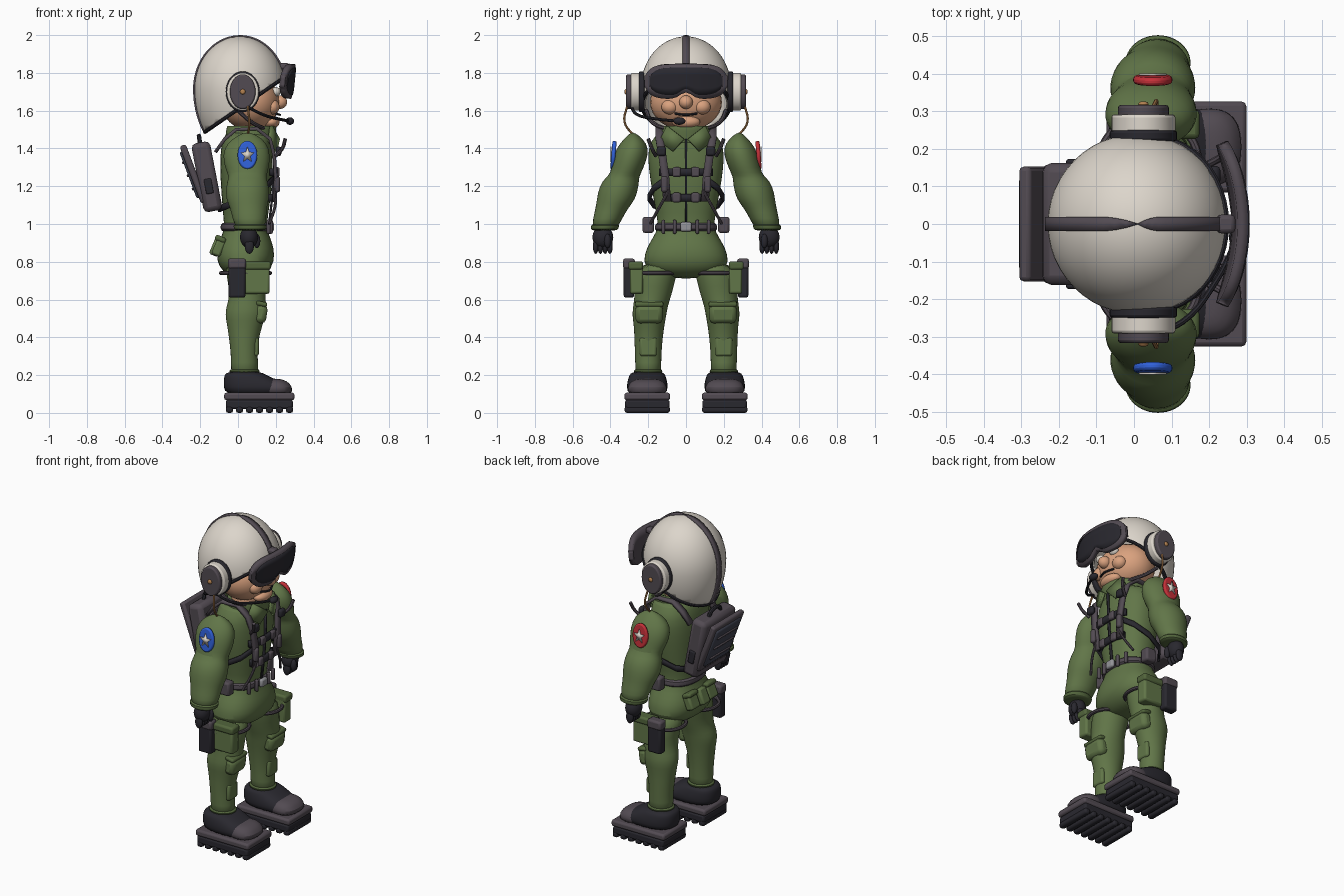
import bpy, bmesh, math
from mathutils import Vector, Matrix

if "Cube" in bpy.data.objects:
    bpy.data.objects.remove(bpy.data.objects["Cube"])

def mat(name, r, g, b):
    m = bpy.data.materials.new(name)
    m.diffuse_color = (r, g, b, 1)
    m.use_nodes = True
    m.node_tree.nodes["Principled BSDF"].inputs["Base Color"].default_value = m.diffuse_color
    return m

GREEN, DGREEN = mat("green", .12, .18, .065), mat("dark_green", .085, .13, .045)
GREY, BLACK = mat("grey", .085, .07, .085), mat("black", .022, .021, .028)
CREAM, SKIN = mat("cream", .72, .67, .6), mat("skin", .7, .36, .21)
BLUE, RED, GOLD = mat("blue", .03, .12, .7), mat("red", .55, .03, .04), mat("gold", .45, .22, .08)
PANEL, STEEL = mat("panel", .05, .055, .08), mat("steel", .3, .3, .32)

def make(name, bm, m, mod=None, **kw):
    bmesh.ops.recalc_face_normals(bm, faces=bm.faces)
    me = bpy.data.meshes.new(name)
    bm.to_mesh(me); bm.free()
    me.materials.append(m)
    ob = bpy.data.objects.new(name, me)
    bpy.context.collection.objects.link(ob)
    if mod:
        d = ob.modifiers.new(mod.title(), mod)
        for k, v in kw.items():
            setattr(d, k, v)
    return ob

def box(name, loc, size, m, ry=0, rx=0, bevel=.012):
    bm = bmesh.new()
    bmesh.ops.create_cube(bm, size=1)
    R = Matrix.Rotation(ry, 4, 'Y') @ Matrix.Rotation(rx, 4, 'X')
    bm.transform(Matrix.Translation(loc) @ R @ Matrix.Diagonal((*size, 1)))
    return make(name, bm, m, 'BEVEL', width=min(bevel, min(size) * .4), segments=2)

def ball(name, loc, r, m):
    bm = bmesh.new()
    bmesh.ops.create_uvsphere(bm, u_segments=28, v_segments=16, radius=1)
    bm.transform(Matrix.Translation(loc) @ Matrix.Diagonal((*r, 1)))
    return make(name, bm, m)

def disc(name, loc, rx, rz, depth, m, tilt=0):
    bm = bmesh.new()
    bmesh.ops.create_cone(bm, cap_ends=True, segments=32, radius1=1, radius2=1, depth=depth)
    bm.transform(Matrix.Translation(loc) @ Matrix.Rotation(tilt, 4, 'X') @
                 Matrix.Diagonal((rx, 1, rz, 1)) @ Matrix.Rotation(math.pi / 2, 4, 'X'))
    return make(name, bm, m, 'BEVEL', width=.008, segments=2)

def loft(name, secs, m, s=1, e=2.0, n=24, cap=True):
    """secs: (z, centre x, centre y, radius x, radius y)"""
    bm = bmesh.new()
    f = lambda c: math.copysign(abs(c) ** (2 / e), c)
    rings = [[bm.verts.new((cx + rx * f(math.cos(2 * math.pi * i / n)),
                            s * cy + ry * f(math.sin(2 * math.pi * i / n)), z)) for i in range(n)]
             for z, cx, cy, rx, ry in secs]
    for a, b in zip(rings, rings[1:]):
        for i in range(n):
            bm.faces.new((a[i], a[(i + 1) % n], b[(i + 1) % n], b[i]))
    if cap:
        bm.faces.new(rings[0]); bm.faces.new(rings[-1])
    return make(name, bm, m, 'SUBSURF', levels=1, render_levels=1)

def tube(name, pts, r, m, closed=False, smooth=True):
    cu = bpy.data.curves.new(name, 'CURVE')
    cu.dimensions = '3D'; cu.bevel_depth = r; cu.bevel_resolution = 2
    cu.use_fill_caps = True; cu.resolution_u = 5
    sp = cu.splines.new('BEZIER' if smooth else 'POLY')
    P = sp.bezier_points if smooth else sp.points
    P.add(len(pts) - 1)
    for p, c in zip(P, pts):
        if smooth:
            p.co = c; p.handle_left_type = p.handle_right_type = 'AUTO'
        else:
            p.co = (*c, 1)
    sp.use_cyclic_u = closed
    tmp = bpy.data.objects.new(name + "_path", cu)
    me = bpy.data.meshes.new_from_object(tmp)
    bpy.data.objects.remove(tmp)
    me.materials.clear(); me.materials.append(m)
    ob = bpy.data.objects.new(name, me)
    bpy.context.collection.objects.link(ob)
    return ob

def ribbon(name, pts, axis, w, m, t=.012):
    bm, a = bmesh.new(), Vector(axis)
    ws = w if isinstance(w, list) else [w] * len(pts)
    prs = [(bm.verts.new(Vector(p) + a * k), bm.verts.new(Vector(p) - a * k)) for p, k in zip(pts, ws)]
    for p, q in zip(prs, prs[1:]):
        bm.faces.new((p[0], p[1], q[1], q[0]))
    return make(name, bm, m, 'SOLIDIFY', thickness=t, offset=0)

# helmet shell, cut along a sloping brim
HZ = 1.715
bm = bmesh.new()
bmesh.ops.create_uvsphere(bm, u_segments=48, v_segments=28, radius=1)
for v in bm.verts:
    v.co = (.01 + .24 * v.co.x, .24 * v.co.y, HZ + (.278 if v.co.z > 0 else .36) * v.co.z)
cut = bmesh.ops.bisect_plane(bm, geom=bm.verts[:] + bm.edges[:] + bm.faces[:], clear_inner=True,
                             plane_co=(-.17, 0, 1.49), plane_no=(-.69, 0, 1))
rim = [v.co.copy() for v in cut['geom_cut'] if isinstance(v, bmesh.types.BMVert)]
rim.sort(key=lambda c: math.atan2(c.y, c.x - .03))
make("helmet", bm, CREAM, 'SOLIDIFY', thickness=.018, offset=-1)
tube("helmet_rim", rim, .01, BLACK, True, False)
# centre strips tapering at the crown
def arc(a0, a1, n=18):
    A = [a0 + (a1 - a0) * i / n for i in range(n + 1)]
    return [(.01 + .243 * math.cos(a), 0, HZ + (.28 if a < math.pi else .363) * math.sin(a)) for a in A]
for nm, a in (("front", .2), ("back", math.pi + .68)):
    ribbon("helmet_strip_" + nm, arc(a, math.pi / 2), (0, 1, 0), [.019] * 16 + [.016, .01, .001], GREY, .01)

# head and face
ball("head", (.065, 0, 1.645), (.155, .19, .15), SKIN)
ball("nose", (.22, 0, 1.645), (.04, .036, .036), SKIN)
ball("chin", (.175, 0, 1.54), (.045, .075, .035), SKIN)
tube("mouth", [(.2, -.06, 1.585), (.222, 0, 1.578), (.2, .06, 1.585)], .006, BLACK)
loft("neck", [(1.42, .05, 0, .09, .09), (1.56, .06, 0, .09, .1)], SKIN)
tube("chin_strap", [(0, -.21, 1.6), (.07, -.18, 1.54), (.14, -.1, 1.505), (.16, 0, 1.495),
                    (.14, .1, 1.505), (.07, .18, 1.54), (0, .21, 1.6)], .011, GREY)

# goggles: curved frame and lens with nose notch
def visor(name, hw, hh, dx, t, m):
    bm, prev = bmesh.new(), None
    for i in range(29):
        u = math.sin((i / 14 - 1) * math.pi / 2)
        h = hh * max(.12, (1 - abs(u) ** 5)) ** .5
        col = []
        for k in range(5):
            z = 1.755 + h * (k / 2 - 1)
            if k < 2:
                z += .035 * math.exp(-(u / .2) ** 2) * (1 - k / 2)
            col.append(bm.verts.new((.281 + dx - .04 * (u * hw / .2) ** 2 + .1 * (z - 1.755), u * hw, z)))
        if prev:
            for k in range(4):
                bm.faces.new((prev[k], col[k], col[k + 1], prev[k + 1]))
        prev = col
    make(name, bm, m, 'SOLIDIFY', thickness=t, offset=0)
visor("goggle_frame", .215, .092, 0, .03, GREY)
visor("goggle_lens", .192, .073, .014, .012, BLACK)
box("goggle_mount", (.245, 0, 1.835), (.05, .05, .035), GREY)

# microphone on a boom
tube("mic_boom", [(.05, -.29, 1.62), (.13, -.26, 1.58), (.22, -.15, 1.555), (.27, -.05, 1.545)], .008, BLACK)
ball("microphone", (.275, -.035, 1.545), (.022, .032, .02), BLACK)

# torso, hips, collar
loft("torso", [(z, cx, 0, rx, ry) for z, cx, rx, ry in (
    (1.5, .06, .1, .1), (1.47, .05, .125, .17), (1.40, .045, .138, .205), (1.30, .045, .142, .2),
    (1.18, .045, .135, .182), (1.05, .04, .12, .157), (.98, .04, .112, .147), (.93, .04, .13, .175),
    (.87, .04, .153, .212), (.80, .04, .153, .23), (.75, .04, .125, .2), (.71, .04, .06, .1))], GREEN, e=2.3)
loft("collar", [(1.43, .06, 0, .13, .15), (1.5, .07, 0, .135, .14), (1.53, .075, 0, .13, .14),
                (1.5, .07, 0, .115, .12)], GREEN, cap=False)
loft("belt", [(.955, .04, 0, .12, .155), (.97, .04, 0, .135, .168), (1.0, .04, 0, .133, .165),
              (1.01, .04, 0, .12, .15)], GREY, e=2.3)
ribbon("zip", [(.195, 0, 1.45), (.192, 0, 1.3), (.182, 0, 1.15), (.165, 0, 1.0)], (0, 1, 0), .006, BLACK)
box("belt_buckle", (.178, 0, .985), (.025, .06, .05), STEEL)

# chest harness straps
for z, w, x in ((1.275, .14, .2), (1.14, .11, .187)):
    ribbon("chest_strap", [(x - .025, -w, z), (x, -w * .55, z), (x + .004, 0, z), (x, w * .55, z),
                           (x - .025, w, z)], (0, 0, 1), .02, BLACK, .018)
    for y in (-.05, .05):
        box("chest_buckle", (x + .008, y, z), (.025, .045, .052), GREY)

for s in (-1, 1):
    # headset
    disc("ear_cushion", (.025, s * .262, 1.7), .085, .1, .06, CREAM)
    disc("ear_ring", (.025, s * .235, 1.7), .09, .108, .03, BLACK)
    disc("ear_cover", (.025, s * .3, 1.7), .068, .092, .034, GREY)
    disc("ear_knob", (.025, s * .318, 1.7), .014, .014, .016, GOLD)
    tube("ear_cable", [(.05, s * .31, 1.63), (.06, s * .325, 1.54), (.05, s * .27, 1.46)], .006, GOLD)
    ball("eye", (.2, s * .06, 1.7), (.025, .03, .025), CREAM)
    ball("cheek", (.18, s * .085, 1.62), (.04, .045, .04), SKIN)
    # arm and cuff
    loft("arm", [(1.485, .05, .282, .02, .01), (1.45, .05, .278, .085, .052), (1.4, .045, .283, .122, .088),
                 (1.33, .045, .3, .126, .09), (1.265, .05, .32, .105, .08), (1.245, .05, .338, .1, .09),
                 (1.2, .05, .355, .115, .105), (1.13, .05, .37, .115, .103), (1.09, .055, .39, .098, .088),
                 (1.03, .06, .415, .09, .078), (.97, .065, .432, .078, .067)], GREEN, s)
    loft("cuff", [(1.0, .063, .427, .08, .07), (.995, .063, .427, .09, .076), (.97, .065, .432, .086, .073),
                  (.965, .065, .432, .07, .06)], DGREEN, s)
    # shoulder badge with star
    disc("badge", (.05, s * .384, 1.365), .052, .075, .022, BLUE if s < 0 else RED, s * .08)
    bm = bmesh.new()
    bm.faces.new([bm.verts.new((.05 + (.038, .016)[i % 2] * math.sin(i * math.pi / 5), s * .398,
                                1.365 + (.045, .019)[i % 2] * math.cos(i * math.pi / 5))) for i in range(10)])
    make("badge_star", bm, CREAM, 'SOLIDIFY', thickness=.006, offset=0)
    # gloved hand
    ball("palm", (.058, s * .44, .93), (.047, .055, .058), BLACK)
    for i in range(4):
        ball("finger", (.06, s * (.403 + i * .025), .882), (.024, .015, .04), BLACK)
    ball("thumb", (.1, s * .415, .91), (.018, .018, .038), BLACK)
    # leg, knee pad, ankle roll
    loft("leg", [(.8, .04, .135, .12, .1), (.72, .05, .16, .107, .108), (.62, .05, .175, .095, .098),
                 (.57, .045, .187, .105, .092), (.52, .04, .195, .11, .092), (.46, .035, .195, .092, .08),
                 (.36, .03, .2, .073, .073), (.26, .035, .2, .07, .068), (.2, .035, .2, .078, .072)], GREEN, s)
    box("knee_pad", (.118, s * .195, .525), (.07, .145, .1), GREEN, ry=.15, bevel=.025)
    box("knee_flap", (.125, s * .195, .577), (.06, .15, .025), DGREEN, ry=.2)
    box("shin_pocket", (.095, s * .2, .35), (.03, .09, .1), GREEN)
    loft("trouser_hem", [(.235, .035, .2, .07, .066), (.225, .035, .2, .084, .078), (.2, .035, .2, .08, .075)], DGREEN, s)
    # boot with treaded sole
    loft("boot", [(.09, .1, .205, .17, .105), (.14, .095, .205, .172, .11), (.175, .065, .205, .142, .104),
                  (.2, .04, .205, .112, .095), (.22, .03, .203, .09, .085)], BLACK, s, 2.6)
    loft("toe_cap", [(.09, .2, .205, .09, .108), (.14, .2, .205, .09, .106), (.17, .19, .205, .07, .085),
                     (.182, .18, .205, .035, .045)], GREY, s, 2.5)
    box("sole_rim", (.113, s * .205, .087), (.372, .242, .04), GREY)
    box("sole", (.113, s * .205, .045), (.355, .236, .05), BLACK)
    for i in range(7):
        box("tread", (-.045 + i * .053, s * .205, .018), (.038, .24, .036), BLACK)
    # thigh gear
    box("thigh_pouch", (.1, s * .262, .705), (.135, .07, .15), GREEN)
    box("thigh_pouch_flap", (.1, s * .266, .78), (.148, .078, .045), DGREEN)
    box("holster", (-.005, s * .302, .71), (.09, .056, .2), BLACK)
    box("holster_cap", (-.005, s * .302, .79), (.096, .062, .055), GREY)
    tube("thigh_strap", [(.04 + .13 * math.cos(i * math.pi / 4), s * .165 + .122 * math.sin(i * math.pi / 4),
                          .74) for i in range(8)], .011, GREY, True)
    # belt pouches and hanging tabs
    box("belt_pouch", (.06, s * .2, .995), (.07, .06, .085), GREY)
    for y in (.06, .12):
        box("belt_tab", (.185 - y * .2, s * y, .985), (.022, .02, .075), GREY)
    box("back_pouch", (-.1, s * .09, .88), (.05, .085, .1), GREEN, ry=.4)
    box("back_pouch_flap", (-.093, s * .09, .92), (.06, .092, .03), DGREEN, ry=.4)
    # shoulder, side and lower harness
    ribbon("shoulder_strap", [(-.12, s * .12, 1.38), (-.07, s * .13, 1.45), (-.01, s * .135, 1.5),
                              (.1, s * .14, 1.505), (.17, s * .14, 1.45), (.192, s * .125, 1.36),
                              (.2, s * .11, 1.25), (.19, s * .1, 1.12)], (0, 1, 0), .021, GREY, .018)
    ribbon("side_strap", [(.19, s * .1, 1.24), (.14, s * .17, 1.19), (.05, s * .198, 1.14),
                          (-.05, s * .17, 1.1), (-.1, s * .1, 1.08)], (0, 0, 1), .017, BLACK)
    tube("harness_cord", [(.2, s * .09, 1.18), (.195, s * .14, 1.09), (.165, s * .19, 1.0)], .008, GREY)
    box("harness_clip", (.215, s * .13, 1.385), (.03, .05, .05), BLACK)
    tube("clip_rod", [(.2, s * .16, 1.36), (.235, s * .18, 1.4), (.25, s * .2, 1.45)], .01, GREY)
    box("harness_pad", (.208, s * .115, 1.21), (.03, .035, .085), GREY)
    # collar lapel
    bm = bmesh.new()
    bm.faces.new([bm.verts.new(p) for p in ((.215, s * .01, 1.45), (.2, s * .07, 1.385),
                                           (.165, s * .14, 1.44), (.175, s * .1, 1.52))])
    make("lapel", bm, GREEN, 'SOLIDIFY', thickness=.016, offset=0)

# backpack with leaning panel
box("backpack", (-.165, 0, 1.25), (.1, .325, .37), GREY, ry=-.19, bevel=.025)
box("backpack_frame", (-.236, 0, 1.265), (.035, .305, .325), GREY, ry=-.36)
box("backpack_panel", (-.25, 0, 1.262), (.03, .25, .265), PANEL, ry=-.36)
for z in (-.07, 0, .07):
    box("panel_rib", (-.265 - z * .376, 0, 1.255 + z), (.012, .2, .014), GREY, ry=-.36)
tube("backpack_handle", [(-.2, -.06, 1.42), (-.205, -.04, 1.455), (-.205, .04, 1.455), (-.2, .06, 1.42)], .012, BLACK)
for y in (-.165, .165):
    box("backpack_buckle", (-.155, y, 1.2), (.04, .015, .08), BLACK, ry=-.19)
box("back_pouch_middle", (-.112, 0, .88), (.05, .07, .1), GREEN, ry=.4)

bpy.ops.object.select_all(action='SELECT')
bpy.context.view_layer.objects.active = bpy.context.selected_objects[0]
bpy.ops.object.shade_smooth_by_angle(angle=math.radians(40))
